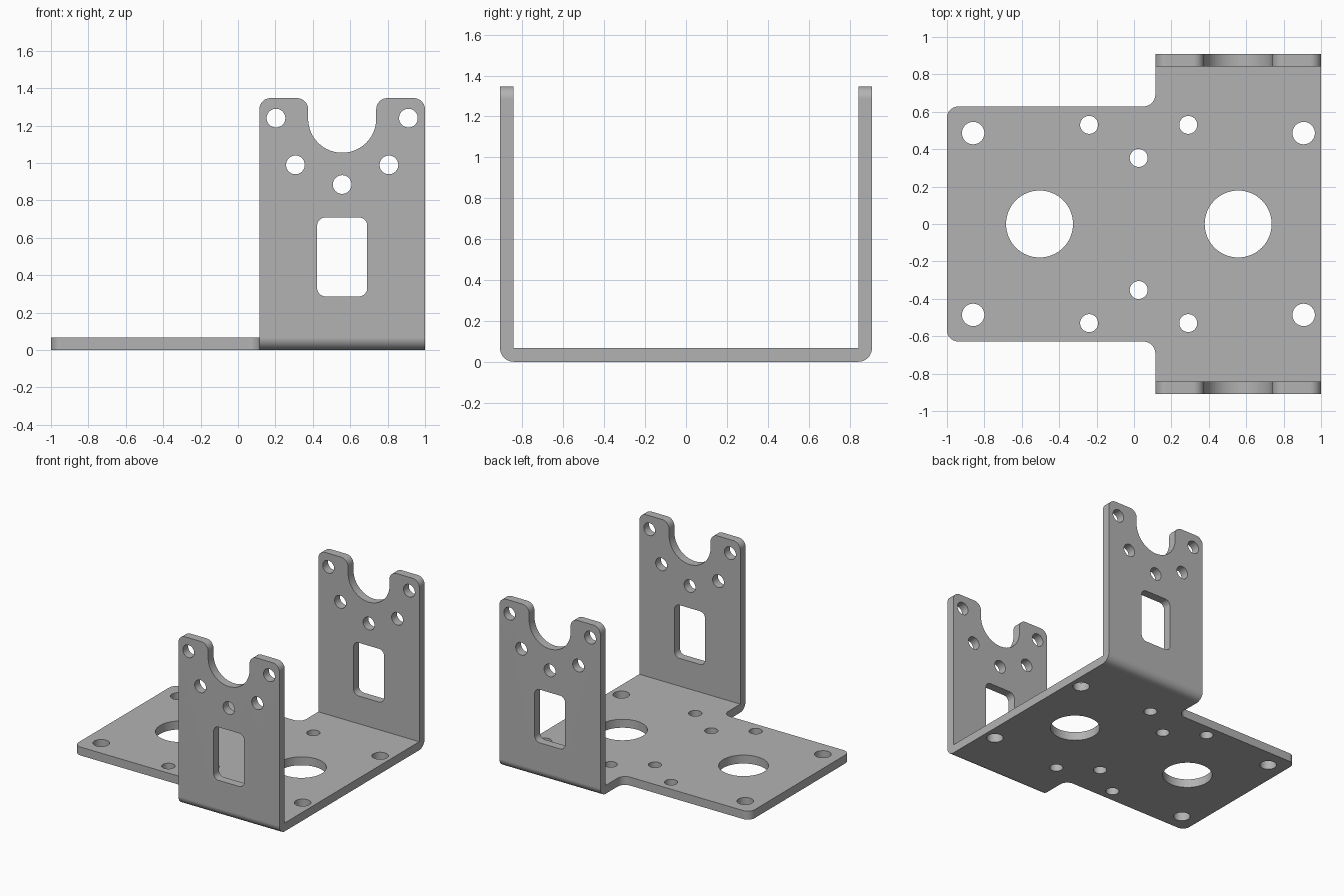
import bpy, bmesh
from math import pi, sin, cos, tan
from mathutils import Vector

if "Cube" in bpy.data.objects:
    bpy.data.objects.remove(bpy.data.objects["Cube"], do_unlink=True)

THICK, HALF_DEPTH, HEIGHT = 0.067, 0.91, 1.347
FLANGE_X, FLANGE_MID, TAB_Y = 0.114, 0.557, 0.628


def rounded(corners, steps=10):
    """Closed outline through (u, v, radius) corners."""
    points = []
    for i, (u, v, r) in enumerate(corners):
        p = Vector((u, v))
        if r == 0:
            points.append(p)
            continue
        a = (Vector(corners[i - 1][:2]) - p).normalized()
        b = (Vector(corners[(i + 1) % len(corners)][:2]) - p).normalized()
        half = a.angle(b) / 2
        centre = p + (a + b).normalized() * (r / sin(half))
        start = p + a * (r / tan(half)) - centre
        end = p + b * (r / tan(half)) - centre
        sweep = start.angle(end)
        for k in range(steps + 1):
            t = k / steps
            points.append(centre + (start * sin((1 - t) * sweep) + end * sin(t * sweep)) / sin(sweep))
    return points


def circle(u, v, r):
    n = 64 if r > 0.1 else 40
    return [Vector((u + r * cos(2 * pi * k / n), v + r * sin(2 * pi * k / n))) for k in range(n)]


def prism(name, loops, low, high, place):
    """Fill an outline with holes, extrude it from low to high, and orient it."""
    bm = bmesh.new()
    for loop in loops:
        verts = [bm.verts.new((p.x, p.y, low)) for p in loop]
        for i, v in enumerate(verts):
            bm.edges.new((verts[i - 1], v))
    bmesh.ops.triangle_fill(bm, edges=bm.edges[:], use_beauty=True, normal=(0, 0, 1))
    grown = bmesh.ops.extrude_face_region(bm, geom=bm.faces[:])["geom"]
    for v in grown:
        if isinstance(v, bmesh.types.BMVert):
            v.co.z = high
    for v in bm.verts:
        v.co = place(*v.co)
    bmesh.ops.recalc_face_normals(bm, faces=bm.faces[:])
    mesh = bpy.data.meshes.new(name)
    bm.to_mesh(mesh)
    bm.free()
    obj = bpy.data.objects.new(name, mesh)
    bpy.context.collection.objects.link(obj)
    return obj


# Folded sheet: U section with rounded outer bends
side = [(HALF_DEPTH, 0, THICK), (HALF_DEPTH, 1.5, 0),
        (HALF_DEPTH - THICK, 1.5, 0), (HALF_DEPTH - THICK, THICK, 0)]
section = side + [(-u, v, r) for u, v, r in reversed(side)]
bracket = prism("mounting_bracket", [rounded(section)], -1.2, 1.2,
                lambda u, v, w: (w, u, v))

# Plan shape: narrow tab, wide end, and base holes
edge = [(-1, TAB_Y, 0.06), (FLANGE_X, TAB_Y, 0.065), (FLANGE_X, 1, 0), (1.1, 1, 0)]
plan = [rounded(edge + [(u, -v, r) for u, v, r in reversed(edge)])]
plan += [circle(-0.505, 0, 0.179), circle(FLANGE_MID, 0, 0.179)]
for s in (-1, 1):
    plan += [circle(x, s * 0.486, 0.06) for x in (-0.86, 0.907)]
    plan += [circle(x, s * 0.53, 0.048) for x in (-0.24, 0.29)]
    plan.append(circle(0.025, s * 0.353, 0.048))
plan_shape = prism("plan_cutter", plan, -0.2, 1.6, lambda u, v, w: (u, v, w))

# Flange shape: rounded ears, round notch, window and bolt holes
m = FLANGE_MID
flange = [rounded([
    (-1.1, -0.1, 0), (1, -0.1, 0), (1, HEIGHT, 0.06),
    (m + 0.182, HEIGHT, 0.06), (m + 0.182, 1.055, 0.1815),
    (m - 0.182, 1.055, 0.1815), (m - 0.182, HEIGHT, 0.06),
    (FLANGE_X, HEIGHT, 0.06), (FLANGE_X, 1.2, 0), (-1.1, 1.2, 0)], 14)]
flange.append(rounded([(m - 0.134, 0.287, 0.045), (m + 0.134, 0.287, 0.045),
                       (m + 0.134, 0.709, 0.045), (m - 0.134, 0.709, 0.045)]))
flange.append(circle(m, 0.885, 0.05))
for s in (-1, 1):
    flange += [circle(m + s * 0.354, 1.24, 0.05), circle(m + s * 0.25, 0.99, 0.05)]
flange_shape = prism("flange_cutter", flange, -1.2, 1.2, lambda u, v, w: (u, w, v))

# Keep only what lies inside both shapes
bpy.ops.object.select_all(action="DESELECT")
bpy.context.view_layer.objects.active = bracket
bracket.select_set(True)
for cutter in (plan_shape, flange_shape):
    cutter.hide_render = True
    mod = bracket.modifiers.new("trim", "BOOLEAN")
    mod.operation, mod.solver, mod.object = "INTERSECT", "EXACT", cutter
    bpy.ops.object.modifier_apply(modifier=mod.name)
    bpy.data.objects.remove(cutter, do_unlink=True)

# Grey metal
grey = bpy.data.materials.new("grey_metal")
grey.use_nodes = True
colour = (0.45, 0.45, 0.45, 1)
grey.diffuse_color = colour
grey.node_tree.nodes["Principled BSDF"].inputs["Base Color"].default_value = colour
bracket.data.materials.clear()
bracket.data.materials.append(grey)

# Smooth bends and holes, flat sheet faces
bpy.ops.object.shade_smooth_by_angle(angle=pi / 6)
weighted = bracket.modifiers.new("flat_sheet_normals", "WEIGHTED_NORMAL")
weighted.keep_sharp = True
